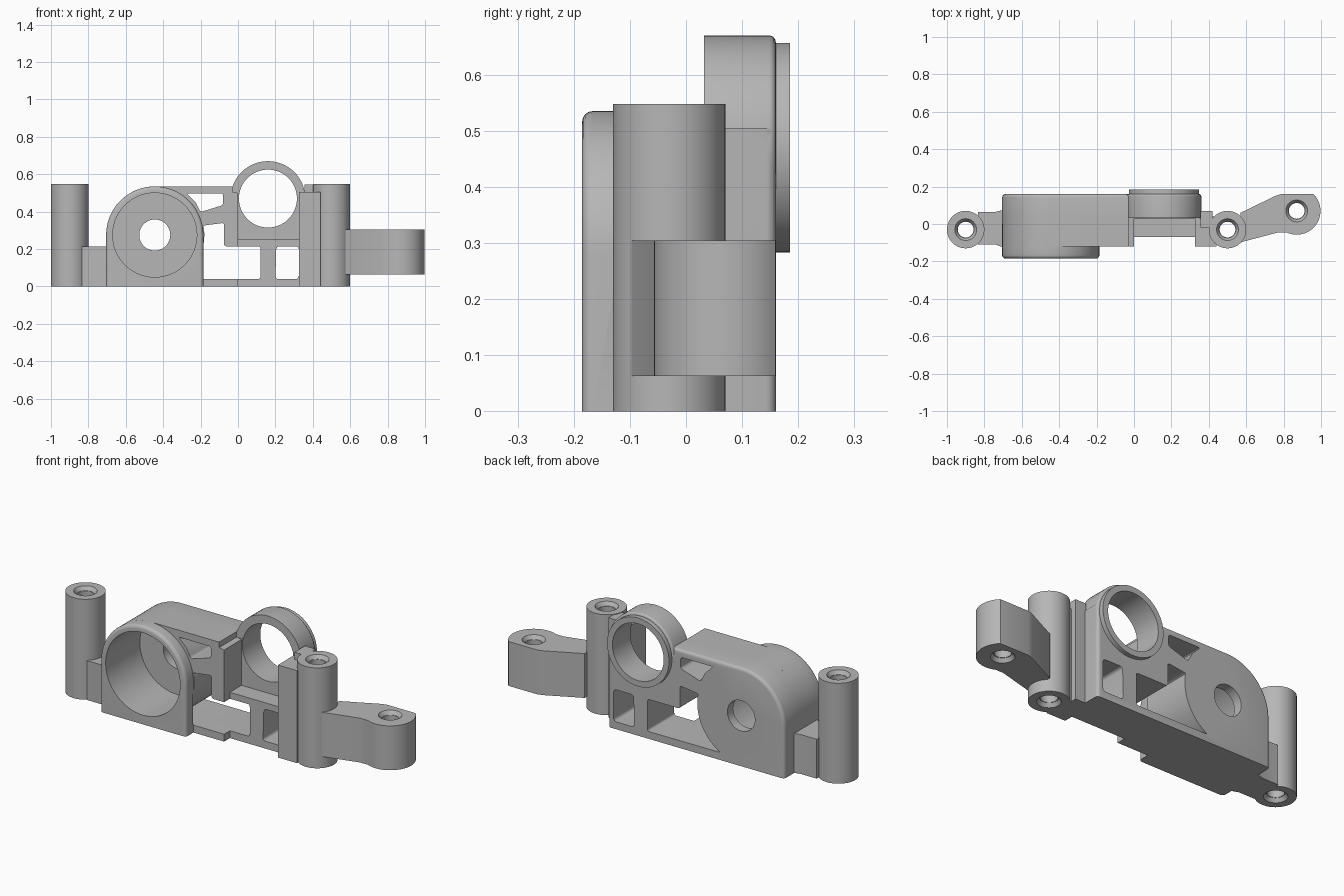
import bpy, bmesh, math
from mathutils import Vector

cube = bpy.data.objects.get("Cube")
if cube:
    bpy.data.objects.remove(cube, do_unlink=True)

grey = bpy.data.materials.new("plain grey")
grey.use_nodes = True
colour = (0.47, 0.47, 0.47, 1)
grey.diffuse_color = colour
grey.node_tree.nodes["Principled BSDF"].inputs["Base Color"].default_value = colour


def arc(cx, cy, r, start, end, n=24):
    angles = [math.radians(start + (end - start) * i / n) for i in range(n + 1)]
    return [(cx + r * math.cos(a), cy + r * math.sin(a)) for a in angles]


def circle(cx, cy, r, n=64):
    return arc(cx, cy, r, 0, 360, n)[:-1]


def prism(name, pts, a, b, axis="y", corner=0, rim=0, rim_at=None):
    """Extrude a profile; optionally round its corners and one end rim."""
    def place(p, d):
        return Vector((p[0], d, p[1])) if axis == "y" else Vector((p[0], p[1], d))
    bm = bmesh.new()
    lo = [bm.verts.new(place(p, a)) for p in pts]
    hi = [bm.verts.new(place(p, b)) for p in pts]
    bm.faces.new(lo)
    bm.faces.new(hi[::-1])
    for i in range(len(pts)):
        j = (i + 1) % len(pts)
        bm.faces.new((lo[j], lo[i], hi[i], hi[j]))
    bmesh.ops.recalc_face_normals(bm, faces=bm.faces)
    k = 1 if axis == "y" else 2
    if corner:
        sharp = [e for e in bm.edges
                 if abs(e.verts[0].co[k] - e.verts[1].co[k]) > 1e-4
                 and e.calc_face_angle() > 0.5]
        bmesh.ops.bevel(bm, geom=sharp, offset=corner, segments=4,
                        profile=0.5, affect="EDGES")
    if rim:
        edges = [e for e in bm.edges
                 if all(abs(v.co[k] - rim_at) < 1e-5 for v in e.verts)
                 and any(v.co.z > 0.001 for v in e.verts)]
        bmesh.ops.bevel(bm, geom=edges, offset=rim, segments=4,
                        profile=0.5, affect="EDGES")
    mesh = bpy.data.meshes.new(name)
    bm.to_mesh(mesh)
    bm.free()
    mesh.materials.append(grey)
    ob = bpy.data.objects.new(name, mesh)
    bpy.context.collection.objects.link(ob)
    return ob


def box(name, x0, x1, y0, y1, z0, z1):
    return prism(name, [(x0, z0), (x1, z0), (x1, z1), (x0, z1)], y0, y1)


def activate(ob):
    bpy.ops.object.select_all(action="DESELECT")
    ob.select_set(True)
    bpy.context.view_layer.objects.active = ob


def combine(ob, other, operation):
    activate(ob)
    mod = ob.modifiers.new("combine", "BOOLEAN")
    mod.operation = operation
    mod.solver = "EXACT"
    mod.object = other
    bpy.ops.object.modifier_apply(modifier=mod.name)
    bpy.data.objects.remove(other, do_unlink=True)


def finish(ob):
    activate(ob)
    bpy.ops.object.shade_smooth_by_angle(angle=math.radians(30))


def screw_hole(ob, x, y, z0, z1):
    """Through hole with a countersink at both ends."""
    combine(ob, prism("cutter", circle(x, y, 0.042, 40), z0 - 0.1, z1 + 0.1, "z"),
            "DIFFERENCE")
    for z in (z0, z1):
        bpy.ops.mesh.primitive_cone_add(
            vertices=40, depth=0.04, location=(x, y, z),
            radius1=0.072 if z == z0 else 0.045,
            radius2=0.045 if z == z0 else 0.072)
        combine(ob, bpy.context.object, "DIFFERENCE")


MX, MZ = -0.445, 0.275     # motor axis
RX, RZ = 0.16, 0.47        # output ring axis
dome = arc(MX, MZ, 0.26, 90, 180)

# Back plate with rounded rear edge
frame = prism("main_frame",
              [(-0.705, 0), (0.36, 0), (0.36, 0.505), (-0.03, 0.505),
               (-0.03, 0.535)] + dome, 0.03, 0.16, rim=0.018, rim_at=0.16)
# Gearbox body in front of the plate
body = [(-0.705, 0), (0, 0), (0, 0.5), (-0.03, 0.505), (-0.03, 0.535)] + dome
# Motor cup
cup = [(-0.705, 0), (-0.185, 0)] + arc(MX, MZ, 0.26, 0, 180, 40)
for part in (
        prism("body", body, -0.12, 0.04),
        prism("cup", cup, -0.185, 0.0, rim=0.018, rim_at=-0.185),
        box("lower_rail", -0.02, 0.36, -0.07, 0.05, 0, 0.25),
        box("side_block", 0.325, 0.44, -0.12, 0.04, 0, 0.505),
        box("guide", 0.355, 0.42, -0.02, 0.07, 0, 0.545),
        prism("ring", circle(RX, RZ, 0.2), 0.032, 0.16, rim=0.012, rim_at=0.16),
        prism("ring_lip", circle(RX, RZ, 0.187), 0.1, 0.185)):
    combine(frame, part, "UNION")

# Openings: motor cavity, shaft hole, ring bore and lightening windows
lower_window = ([(0.12, 0.04), (0.12, 0.215), (-0.075, 0.215), (-0.075, 0.34),
                 (-0.19, 0.325)] + arc(MX, MZ, 0.265, 8, -62, 16))
upper_window = [(-0.275, 0.497), (-0.08, 0.497), (-0.08, 0.435), (-0.2, 0.398),
                (-0.227, 0.45)]
small_window = [(0.2, 0.04), (0.325, 0.04), (0.325, 0.215), (0.205, 0.215)]
for cutter in (
        prism("cutter", circle(MX, MZ, 0.225), -0.3, 0.11),
        prism("cutter", circle(MX, MZ, 0.083, 48), 0.0, 0.3),
        prism("cutter", circle(RX, RZ, 0.155), -0.02, 0.3),
        prism("cutter", lower_window, -0.125, 0.3, corner=0.012),
        prism("cutter", upper_window, -0.125, 0.3, corner=0.012),
        prism("cutter", small_window, -0.3, 0.3, corner=0.016)):
    combine(frame, cutter, "DIFFERENCE")
finish(frame)

# Screw posts
for name, x in (("right_post", -0.9), ("left_post", 0.5)):
    post = prism(name, circle(x, -0.03, 0.1), 0, 0.548, "z")
    screw_hole(post, x, -0.03, 0, 0.548)
    finish(post)

# Web joining the post to the motor cup
web = prism("right_web", [(-0.835, -0.11), (-0.74, -0.11), (-0.7, -0.125),
                          (-0.7, 0.075), (-0.74, 0.065), (-0.835, 0.065)],
            0, 0.215, "z")
finish(web)

# Angled mounting arm
arm = prism("left_arm",
            [(0.57, -0.098), (0.77, -0.045)]
            + arc(0.87, 0.07, 0.127, 245, 405, 40)
            + [(0.945, 0.16), (0.785, 0.16), (0.755, 0.15), (0.57, 0.06)],
            0.063, 0.305, "z")
screw_hole(arm, 0.87, 0.07, 0.063, 0.305)
finish(arm)
